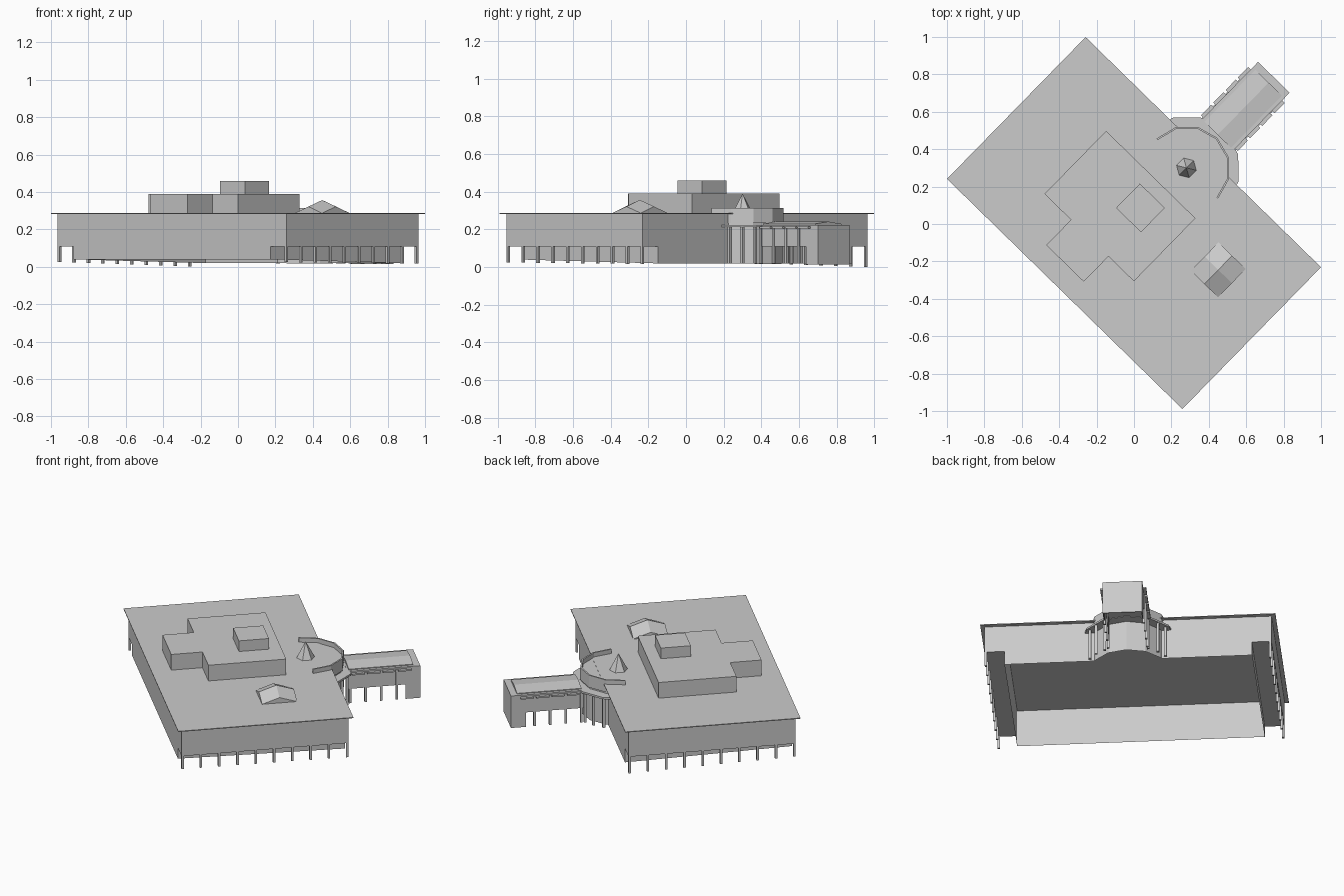
import bpy, bmesh
from math import radians, sin, cos

cube = bpy.data.objects.get("Cube")
if cube:
    bpy.data.objects.remove(cube, do_unlink=True)

grey = bpy.data.materials.new("light_grey")
grey.use_nodes = True
grey.diffuse_color = (0.6, 0.6, 0.6, 1)
grey.node_tree.nodes["Principled BSDF"].inputs["Base Color"].default_value = (0.6, 0.6, 0.6, 1)

# The plan is square to its own axes, then turned on the site
TURN = radians(-44.35)
ROOF = 0.285
HUB_V = 0.407          # centre of the round entrance hall


def finish(name, bm):
    bmesh.ops.recalc_face_normals(bm, faces=bm.faces)
    mesh = bpy.data.meshes.new(name)
    bm.to_mesh(mesh)
    bm.free()
    mesh.materials.append(grey)
    ob = bpy.data.objects.new(name, mesh)
    ob.rotation_euler.z = TURN
    ob.location.y = 0.005
    bpy.context.collection.objects.link(ob)
    return ob


def add_prism(bm, pts, z0, z1, floor=True):
    """Extrude a plan outline; z0 may be a function of v for sloping ground."""
    base = z0 if callable(z0) else lambda v: z0
    low = [bm.verts.new((u, v, base(v))) for u, v in pts]
    high = [bm.verts.new((u, v, z1)) for u, v in pts]
    n = len(pts)
    for i in range(n):
        j = (i + 1) % n
        bm.faces.new((low[i], low[j], high[j], high[i]))
    bm.faces.new(high)
    if floor:
        bm.faces.new(low[::-1])


def prism(name, pts, z0, z1, floor=True):
    bm = bmesh.new()
    add_prism(bm, pts, z0, z1, floor)
    return finish(name, bm)


def rect(u0, u1, v0, v1):
    return [(u0, v0), (u1, v0), (u1, v1), (u0, v1)]


def post(u, v, r):
    return rect(u - r, u + r, v - r, v + r)


def arc(r, start, end, step=30):
    return [(r * cos(radians(a)), HUB_V + r * sin(radians(a)))
            for a in range(start, end + 1, step)]


def ground(v):
    return 0.03 - 0.02 * v


# Main hall, open underneath, with the round bay in its outline
hall = [(-0.738, -0.505), (0.738, -0.505), (0.738, 0.505), (0.2, 0.505)]
hall += arc(0.222, 30, 150) + [(-0.2, 0.505), (-0.738, 0.505)]
prism("main_hall", hall, ground, ROOF, floor=False)
prism("main_roof", rect(-0.88, 0.88, -0.53, 0.53), 0.282, 0.287)

# Overhanging upper ends on rows of columns
for side, s, drop in (("left", 1, 0.004), ("right", -1, 0.012)):
    u0, u1 = sorted((s * 0.738, s * 0.855))
    prism(side + "_overhang", rect(u0, u1, -0.505, 0.505), 0.11, 0.283)
    bm = bmesh.new()
    for i in range(10):
        v = -0.498 + i * 0.996 / 9
        add_prism(bm, post(s * 0.848, v, 0.007), 0.025 - drop * (1 + 2 * v), 0.115)
    finish(side + "_columns", bm)

# Stepped rooftop blocks
penthouse = [(-0.451, -0.223), (-0.253, -0.223), (-0.253, -0.412), (0.027, -0.412),
             (0.027, -0.223), (0.217, -0.223), (0.217, 0.248), (-0.451, 0.248)]
prism("penthouse", penthouse, ROOF, 0.39)
prism("penthouse_upper_block", rect(-0.125, 0.061, -0.009, 0.173), 0.39, 0.46)

# Cross-gabled skylight: high centre, half-height edge middles, low corners
bm = bmesh.new()
grid = {}
for i in (-1, 0, 1):
    for j in (-1, 0, 1):
        rise = 0.07 * (1 - (abs(i) + abs(j)) / 2)
        grid[i, j] = bm.verts.new((0.497 + 0.102 * i, 0.136 + 0.106 * j, 0.287 + rise))
for i in (-1, 0):
    for j in (-1, 0):
        bm.faces.new((grid[i, j], grid[i + 1, j], grid[i + 1, j + 1], grid[i, j + 1]))
for s in (-1, 1):
    bm.faces.new((grid[s, -1], grid[s, 0], grid[s, 1]))
    bm.faces.new((grid[-1, s], grid[0, s], grid[1, s]))
finish("skylight", bm)

# Round entrance: parapet, canopy, posts and spire
prism("curved_parapet", arc(0.23, 0, 180) + arc(0.22, 0, 180)[::-1], 0.235, 0.315)
canopy = [(0.257, 0.5)] + arc(0.283, 30, 150) + [(-0.257, 0.5)]
prism("entrance_canopy", canopy, 0.212, 0.224)
bm = bmesh.new()
for a in (30, 45, 60, 120, 135, 150):
    u, v = arc(0.26, a, a)[0]
    add_prism(bm, post(u, v, 0.008), 0.018, 0.215)
finish("entrance_posts", bm)
bm = bmesh.new()
bmesh.ops.create_cone(bm, cap_ends=True, segments=6, radius1=0.055, radius2=0, depth=0.105)
bmesh.ops.translate(bm, verts=bm.verts, vec=(-0.006, HUB_V, 0.339))
finish("spire", bm)

# Entrance wing: roof slab, end walls, upper side walls
MID, HALF = -0.01, 0.118
prism("wing_roof", rect(MID - HALF, MID + HALF, 0.64, 1.08), 0.215, 0.225)
prism("wing_end_wall", rect(MID - HALF, MID + HALF, 1.074, 1.08), 0.015, 0.22)
for side, s in (("left", 1), ("right", -1)):
    def strip(inner, outer, v0, v1):
        a, b = sorted((MID + s * inner, MID + s * outer))
        return rect(a, b, v0, v1)
    prism(side + "_wing_wall", strip(HALF - 0.006, HALF, 0.64, 1.0), 0.11, 0.22)
    prism(side + "_wing_end_return", strip(HALF - 0.006, HALF, 0.99, 1.08), 0.015, 0.22)
    panels, columns = bmesh.new(), bmesh.new()
    for i in range(4):
        v = 0.655 + 0.094 * i
        add_prism(panels, strip(HALF, HALF + 0.019, v + 0.008, v + 0.086), 0.205, 0.215)
        add_prism(columns, strip(HALF - 0.008, HALF + 0.006, v - 0.007, v + 0.007), 0.018, 0.215)
    finish(side + "_wing_shades", panels)
    finish(side + "_wing_columns", columns)

# Shallow gabled panel over the wing
bm = bmesh.new()
ends = []
for v in (0.65, 1.04):
    section = [(-0.099, 0.224), (0.099, 0.224), (0.099, 0.23), (0, 0.242), (-0.099, 0.23)]
    ends.append([bm.verts.new((MID + u, v, z)) for u, z in section])
for i in range(5):
    j = (i + 1) % 5
    bm.faces.new((ends[0][i], ends[0][j], ends[1][j], ends[1][i]))
for end in ends:
    bm.faces.new(end)
finish("wing_raised_roof", bm)
